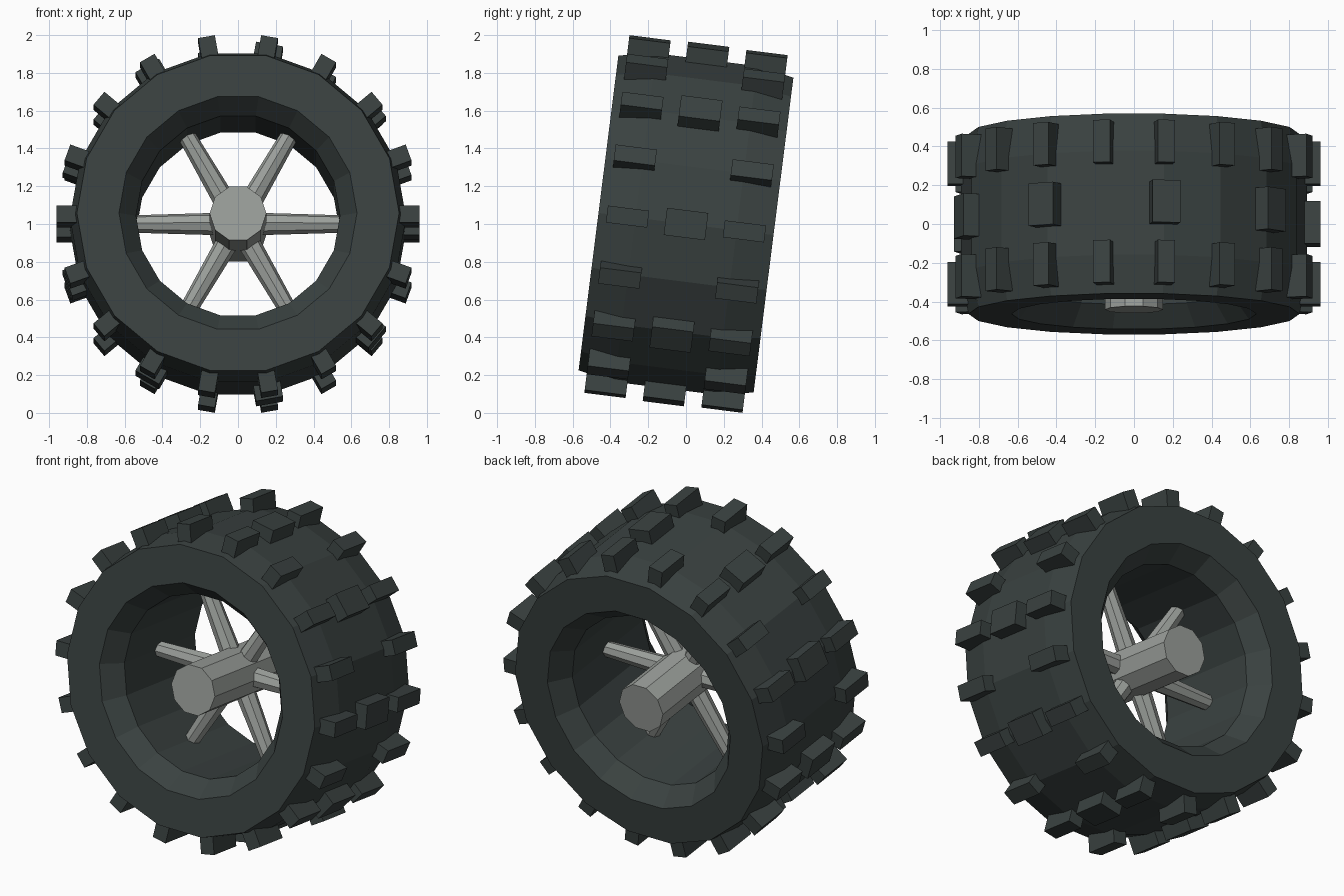
import bpy, bmesh
from math import radians, pi, sin, cos
from mathutils import Matrix, Vector

cube = bpy.data.objects.get("Cube")
if cube:
    bpy.data.objects.remove(cube, do_unlink=True)


def make_material(name, rgb):
    mat = bpy.data.materials.new(name)
    mat.use_nodes = True
    mat.diffuse_color = (*rgb, 1)
    bsdf = mat.node_tree.nodes["Principled BSDF"]
    bsdf.inputs["Base Color"].default_value = (*rgb, 1)
    bsdf.inputs["Roughness"].default_value = 0.8
    return mat


rubber = make_material("dark rubber", (0.042, 0.054, 0.052))
metal = make_material("grey metal", (0.33, 0.35, 0.33))

# The whole wheel leans back a little; its axle runs along local y
LEAN = Matrix.Translation((0, 0, 1)) @ Matrix.Rotation(radians(-7.2), 4, 'X')


def add_object(name, bm, mat):
    bmesh.ops.recalc_face_normals(bm, faces=bm.faces)
    mesh = bpy.data.meshes.new(name)
    bm.to_mesh(mesh)
    bm.free()
    mesh.materials.append(mat)
    obj = bpy.data.objects.new(name, mesh)
    obj.matrix_world = LEAN
    bpy.context.collection.objects.link(obj)
    return obj


def around(angle):
    """Turn about the axle, clockwise from the top as seen from the front."""
    return Matrix.Rotation(radians(angle), 4, 'Y')


# Tyre: closed (along axle, radius) section swept round in flat segments
SEGMENTS = 18
half = [(0.27, 0.89), (0.467, 0.853), (0.467, 0.63), (0.35, 0.54)]
section = half + [(-t, r) for t, r in reversed(half)]
bm = bmesh.new()
rings = []
for i in range(SEGMENTS):
    a = 2 * pi * i / SEGMENTS
    rings.append([bm.verts.new((r * cos(a), t, r * sin(a))) for t, r in section])
for i in range(SEGMENTS):
    r0, r1 = rings[i], rings[(i + 1) % SEGMENTS]
    for j in range(len(section)):
        k = (j + 1) % len(section)
        bm.faces.new((r0[j], r0[k], r1[k], r1[j]))
add_object("tyre", bm, rubber)


# Tread lugs: two shoulder rows and a sparser, wider centre row
def tread_row(name, offset, width, step):
    bm = bmesh.new()
    low, high = 0.81, 0.961
    for angle in range(10, 370, step):
        place = (around(angle) @ Matrix.Translation((0, offset, (low + high) / 2))
                 @ Matrix.Diagonal((width, 0.22, high - low, 1)))
        bmesh.ops.create_cube(bm, size=1, matrix=place)
    add_object(name, bm, rubber)


tread_row("front_tread", -0.312, 0.09, 20)
tread_row("centre_tread", 0, 0.145, 40)
tread_row("back_tread", 0.312, 0.09, 20)

# Hub: ten-sided barrel along the axle
bm = bmesh.new()
bmesh.ops.create_cone(bm, cap_ends=True, segments=10, radius1=0.15, radius2=0.15,
                      depth=0.89, matrix=around(90) @ Matrix.Rotation(pi / 2, 4, 'X'))
add_object("hub", bm, metal)

# Spokes: six tapered bars from hub to rim
bm = bmesh.new()
for angle in range(30, 390, 60):
    bmesh.ops.create_cone(bm, cap_ends=True, segments=8, radius1=0.06, radius2=0.047,
                          depth=0.44, matrix=around(angle) @ Matrix.Translation((0, 0, 0.32)))
add_object("spokes", bm, metal)
